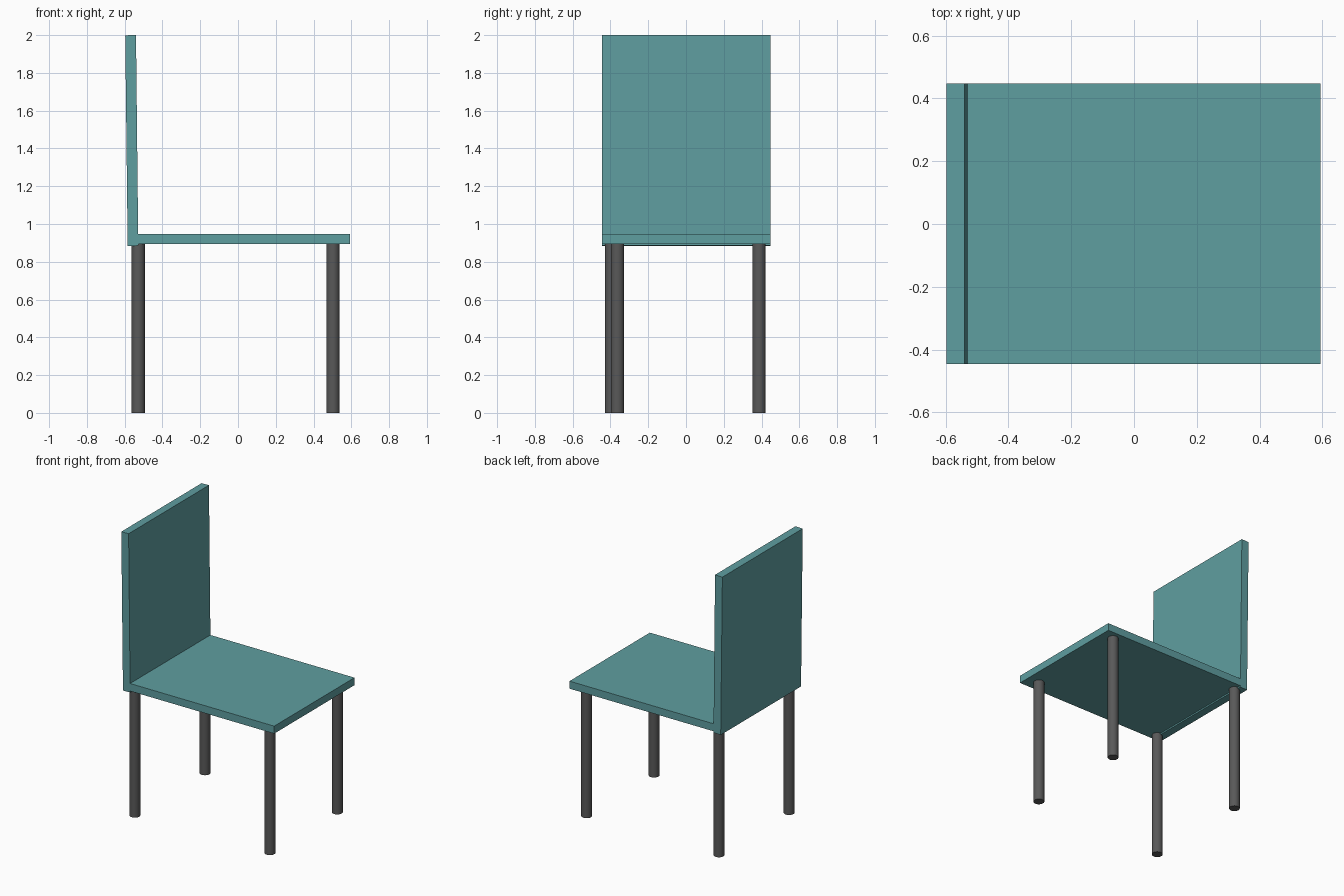
import bpy
import bmesh

if "Cube" in bpy.data.objects:
    bpy.data.objects.remove(bpy.data.objects["Cube"])


def material(name, rgb):
    mat = bpy.data.materials.new(name)
    mat.diffuse_color = (*rgb, 1.0)
    mat.use_nodes = True
    mat.node_tree.nodes["Principled BSDF"].inputs["Base Color"].default_value = mat.diffuse_color
    return mat


teal = material("muted teal", (0.114, 0.342, 0.352))
grey = material("dark grey", (0.10, 0.10, 0.10))

Y0, Y1 = -0.446, 0.448


def slab(name, profile, mat):
    """Extrude an x/z outline across the chair's width."""
    bm = bmesh.new()
    face = bm.faces.new([bm.verts.new((x, Y0, z)) for x, z in profile])
    out = bmesh.ops.extrude_face_region(bm, geom=[face])
    moved = [v for v in out["geom"] if isinstance(v, bmesh.types.BMVert)]
    bmesh.ops.translate(bm, verts=moved, vec=(0, Y1 - Y0, 0))
    bmesh.ops.recalc_face_normals(bm, faces=bm.faces)
    mesh = bpy.data.meshes.new(name)
    bm.to_mesh(mesh)
    bm.free()
    mesh.materials.append(mat)
    bpy.context.collection.objects.link(bpy.data.objects.new(name, mesh))


def leg(name, x, y, height=0.897, radius=0.035):
    bpy.ops.mesh.primitive_cylinder_add(
        vertices=32, radius=radius, depth=height, location=(x, y, height / 2))
    obj = bpy.context.object
    obj.name = name
    obj.data.materials.append(mat_leg)
    bpy.ops.object.shade_smooth_by_angle()


mat_leg = grey

# Seat board, butted against the backrest
slab("seat", [(-0.53, 0.895), (0.594, 0.895), (0.594, 0.948), (-0.53, 0.948)], teal)

# Backrest, leaning very slightly outwards
slab("backrest", [(-0.584, 0.884), (-0.528, 0.885), (-0.54, 2.0), (-0.597, 1.999)], teal)

# Four round legs, one pair set slightly closer together
leg("back_left_leg", -0.528, -0.394)
leg("back_right_leg", -0.528, 0.387)
leg("front_left_leg", 0.503, -0.363)
leg("front_right_leg", 0.503, 0.387)
